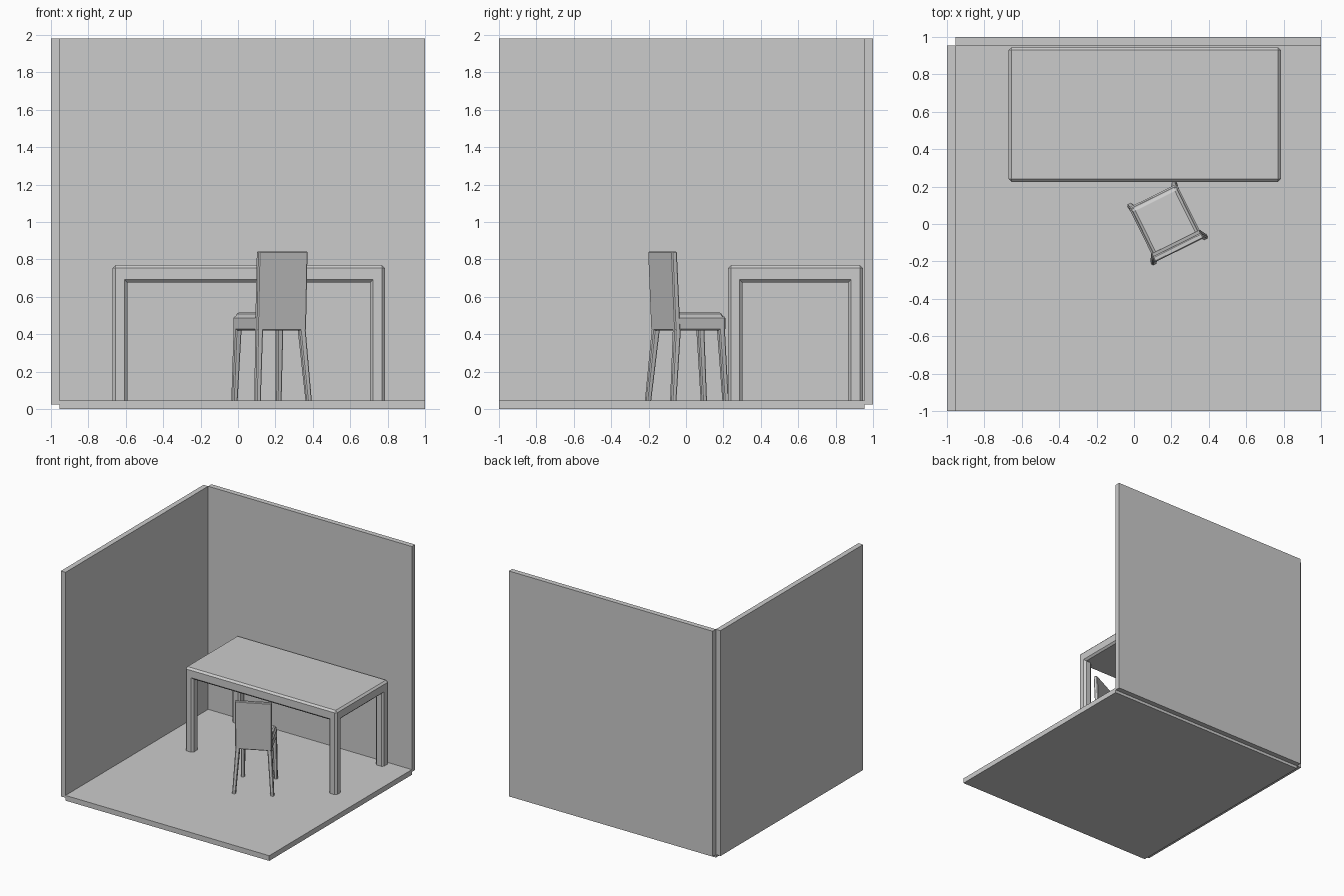
import bpy, bmesh
from math import radians
from mathutils import Matrix, Vector

if "Cube" in bpy.data.objects:
    bpy.data.objects.remove(bpy.data.objects["Cube"])


def finish(name, bm, matrix=None):
    if matrix:
        bm.transform(matrix)
    bmesh.ops.recalc_face_normals(bm, faces=bm.faces)
    mesh = bpy.data.meshes.new(name)
    bm.to_mesh(mesh)
    bm.free()
    obj = bpy.data.objects.new(name, mesh)
    bpy.context.collection.objects.link(obj)
    return obj


def bevel(bm, width, test=lambda e: True):
    edges = [e for e in bm.edges if test(e)]
    bmesh.ops.bevel(bm, geom=edges, offset=width, segments=1, affect='EDGES')


def tapered_box(name, low, high, edge=0, matrix=None, test=lambda e: True):
    """Box between two rectangles, each given as (x0, x1, y0, y1, z)."""
    bm = bmesh.new()
    rings = []
    for x0, x1, y0, y1, z in (low, high):
        rings.append([bm.verts.new(p) for p in
                      ((x0, y0, z), (x1, y0, z), (x1, y1, z), (x0, y1, z))])
    a, b = rings
    bm.faces.new(a[::-1])
    bm.faces.new(b)
    for i in range(4):
        j = (i + 1) % 4
        bm.faces.new((a[i], a[j], b[j], b[i]))
    if edge:
        bevel(bm, edge, test)
    return finish(name, bm, matrix)


def box(name, x0, x1, y0, y1, z0, z1, edge=0, matrix=None):
    return tapered_box(name, (x0, x1, y0, y1, z0), (x0, x1, y0, y1, z1), edge, matrix)


# Room corner: floor and two walls
box("floor", -0.955, 1, -1, 0.955, 0, 0.045)
box("left_wall", -1, -0.955, -1, 0.955, 0.025, 1.98)
box("back_wall", -0.955, 1, 0.955, 1, 0.025, 1.98)


# Table: slab divided 3 x 3, legs extruded from the corner cells
def make_table():
    xs = (-0.67, -0.592, 0.707, 0.785)
    ys = (0.225, 0.303, 0.867, 0.945)
    top, under, foot = 0.77, 0.675, 0.045
    bm = bmesh.new()
    grid = [[bm.verts.new((x, y, under)) for y in ys] for x in xs]
    corners = []
    for i in range(3):
        for j in range(3):
            f = bm.faces.new((grid[i][j], grid[i][j + 1], grid[i + 1][j + 1], grid[i + 1][j]))
            if i != 1 and j != 1:
                corners.append(f)
    rim = [grid[i][0] for i in range(4)] + [grid[3][j] for j in (1, 2, 3)]
    rim += [grid[i][3] for i in (2, 1, 0)] + [grid[0][j] for j in (2, 1)]
    upper = [bm.verts.new((v.co.x, v.co.y, top)) for v in rim]
    bm.faces.new(upper)
    for k in range(12):
        n = (k + 1) % 12
        bm.faces.new((rim[k], rim[n], upper[n], upper[k]))
    bmesh.ops.recalc_face_normals(bm, faces=bm.faces)
    for f in bmesh.ops.extrude_discrete_faces(bm, faces=corners)["faces"]:
        for v in f.verts:
            v.co.z = foot
    bmesh.ops.remove_doubles(bm, verts=bm.verts, dist=0.0005)
    bmesh.ops.dissolve_limit(bm, angle_limit=radians(1), verts=bm.verts, edges=bm.edges)
    bmesh.ops.recalc_face_normals(bm, faces=bm.faces)
    bevel(bm, 0.016, lambda e: len(e.link_faces) == 2 and e.is_convex
          and e.calc_face_angle(0) > 0.5
          and any(v.co.z > foot + 0.01 for v in e.verts))
    finish("table", bm)


make_table()

# Chair, in its own frame: x across, y towards the table, origin at the back
chair = Matrix.Translation((0.235, -0.123, 0)) @ Matrix.Rotation(radians(26.3), 4, 'Z')

box("chair_seat_frame", -0.143, 0.143, 0.005, 0.305, 0.42, 0.495, 0.008, chair)
tapered_box("chair_cushion", (-0.14, 0.14, 0.02, 0.30, 0.485),
            (-0.128, 0.128, 0.02, 0.285, 0.518), 0.01, chair)
tapered_box("chair_backrest", (-0.146, 0.146, 0, 0.034, 0.42),
            (-0.146, 0.146, -0.019, 0.013, 0.843), 0.006, chair)


# Splayed, tapering legs with chamfered corners
def leg(name, foot, head):
    def square(c, r, z):
        return (c[0] - r, c[0] + r, c[1] - r, c[1] + r, z)
    tapered_box(name, square(foot, 0.0145, 0.045), square(head, 0.018, 0.44), 0.006, chair,
                lambda e: abs(e.verts[0].co.z - e.verts[1].co.z) > 0.1)


for side, s in (("left", -1), ("right", 1)):
    leg(f"chair_front_{side}_leg", (s * 0.131, 0.308), (s * 0.124, 0.283))
    leg(f"chair_back_{side}_leg", (s * 0.152, -0.014), (s * 0.126, 0.021))
